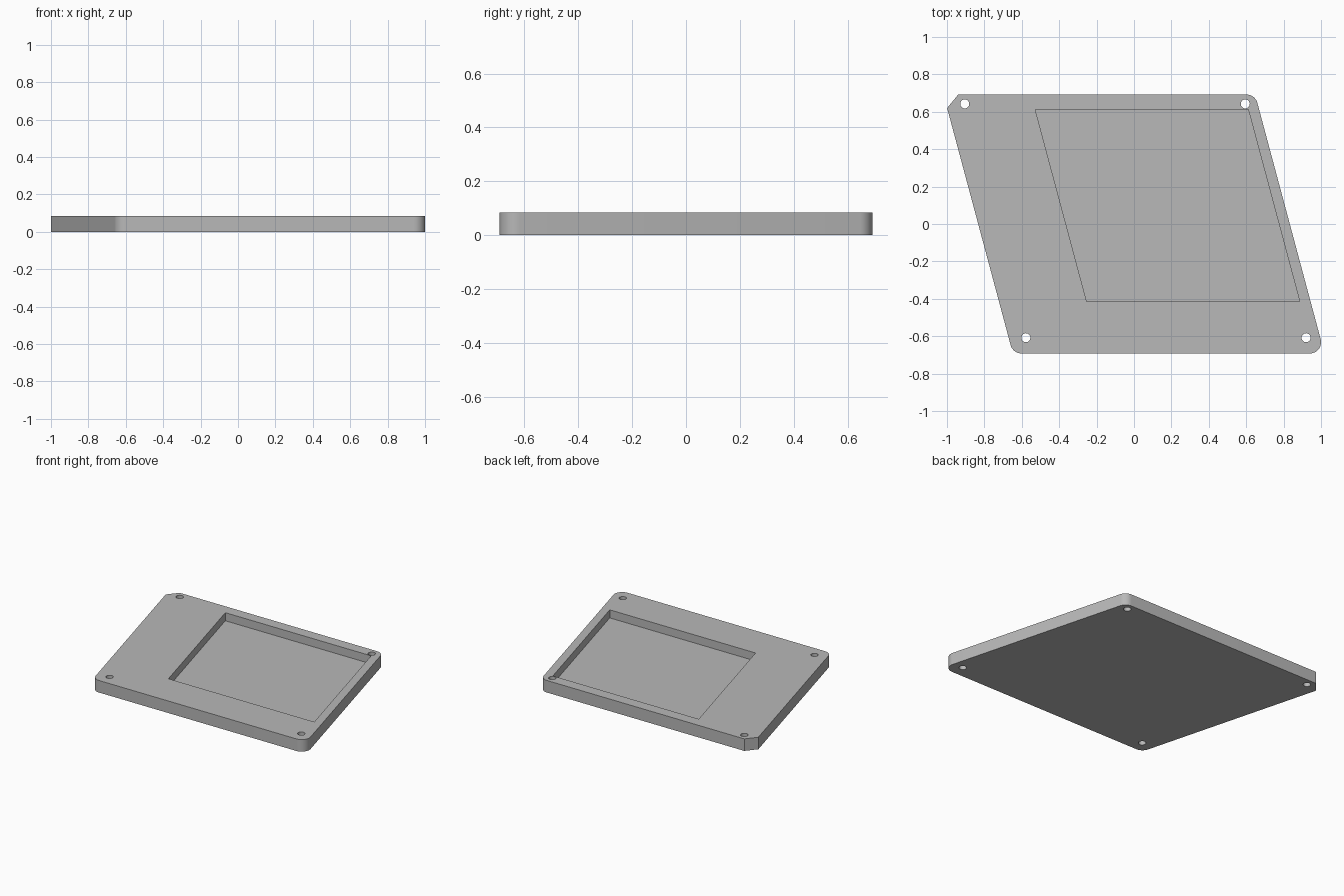
import bpy
import bmesh
import math
from mathutils import Vector

HALF_DEPTH = 0.692
HEIGHT = 0.085
FLOOR = 0.028
LEAN = math.tan(math.radians(15))

cube = bpy.data.objects.get("Cube")
if cube:
    bpy.data.objects.remove(cube, do_unlink=True)

grey = bpy.data.materials.new("mid_grey")
grey.use_nodes = True
colour = (0.48, 0.48, 0.48, 1)
grey.diffuse_color = colour
grey.node_tree.nodes["Principled BSDF"].inputs["Base Color"].default_value = colour


def skew(x, y):
    """Point on the leaning plan; x is measured along y = 0."""
    return Vector((x - LEAN * y, y))


def rounded(before, corner, after, radius, steps=10):
    """Arc of the given radius that replaces a sharp corner."""
    a, b = (before - corner).normalized(), (after - corner).normalized()
    half = a.angle(b) / 2
    centre = corner + (a + b).normalized() * radius / math.sin(half)
    start = corner + a * radius / math.tan(half) - centre
    sweep = math.pi - 2 * half
    points = []
    for i in range(steps + 1):
        t = sweep * i / steps
        c, s = math.cos(t), math.sin(t)
        points.append(centre + Vector((start.x * c - start.y * s,
                                       start.x * s + start.y * c)))
    return points


def prism(name, outline, bottom, top):
    """Upright solid over a counter-clockwise outline."""
    bm = bmesh.new()
    base = bm.faces.new([bm.verts.new((p.x, p.y, bottom)) for p in outline])
    moved = bmesh.ops.extrude_face_region(bm, geom=[base])["geom"]
    verts = [v for v in moved if isinstance(v, bmesh.types.BMVert)]
    bmesh.ops.translate(bm, verts=verts, vec=(0, 0, top - bottom))
    bmesh.ops.recalc_face_normals(bm, faces=bm.faces)
    mesh = bpy.data.meshes.new(name)
    bm.to_mesh(mesh)
    bm.free()
    mesh.materials.append(grey)
    obj = bpy.data.objects.new(name, mesh)
    bpy.context.collection.objects.link(obj)
    return obj


def cut(target, cutter):
    """Subtract the cutter and discard it."""
    cutter.hide_render = True
    mod = target.modifiers.new("cut", "BOOLEAN")
    mod.operation, mod.solver, mod.object = "DIFFERENCE", "EXACT", cutter
    bpy.ops.object.select_all(action="DESELECT")
    bpy.context.view_layer.objects.active = target
    target.select_set(True)
    bpy.ops.object.modifier_apply(modifier=mod.name)
    bpy.data.objects.remove(cutter, do_unlink=True)


# Leaning plate: three rounded corners and one clipped corner
front_right = skew(-0.833, -HALF_DEPTH)
front_left = skew(0.833, -HALF_DEPTH)
back_left = skew(0.833, HALF_DEPTH)
back_right = skew(-0.833, HALF_DEPTH)
outline = rounded(back_right, front_right, front_left, 0.06)
outline += rounded(front_right, front_left, back_left, 0.06)
outline += rounded(front_left, back_left, back_right, 0.06)
outline += [Vector((-0.94, HALF_DEPTH)), skew(-0.833, 0.62)]
plate = prism("plate", outline, 0, HEIGHT)

# Recessed pocket, open at the top
pocket = [skew(-0.364, -0.415), skew(0.775, -0.415),
          skew(0.775, 0.613), skew(-0.364, 0.613)]
cut(plate, prism("pocket_cutter", pocket, FLOOR, HEIGHT + 0.1))

# Screw holes through the four corners
for x, y in ((-0.905, 0.642), (0.595, 0.642), (-0.578, -0.608), (0.92, -0.608)):
    turns = [2 * math.pi * i / 32 for i in range(32)]
    circle = [Vector((x + 0.024 * math.cos(t), y + 0.024 * math.sin(t))) for t in turns]
    cut(plate, prism("hole_cutter", circle, -0.1, HEIGHT + 0.1))

bpy.ops.object.shade_smooth_by_angle(angle=math.radians(30))
